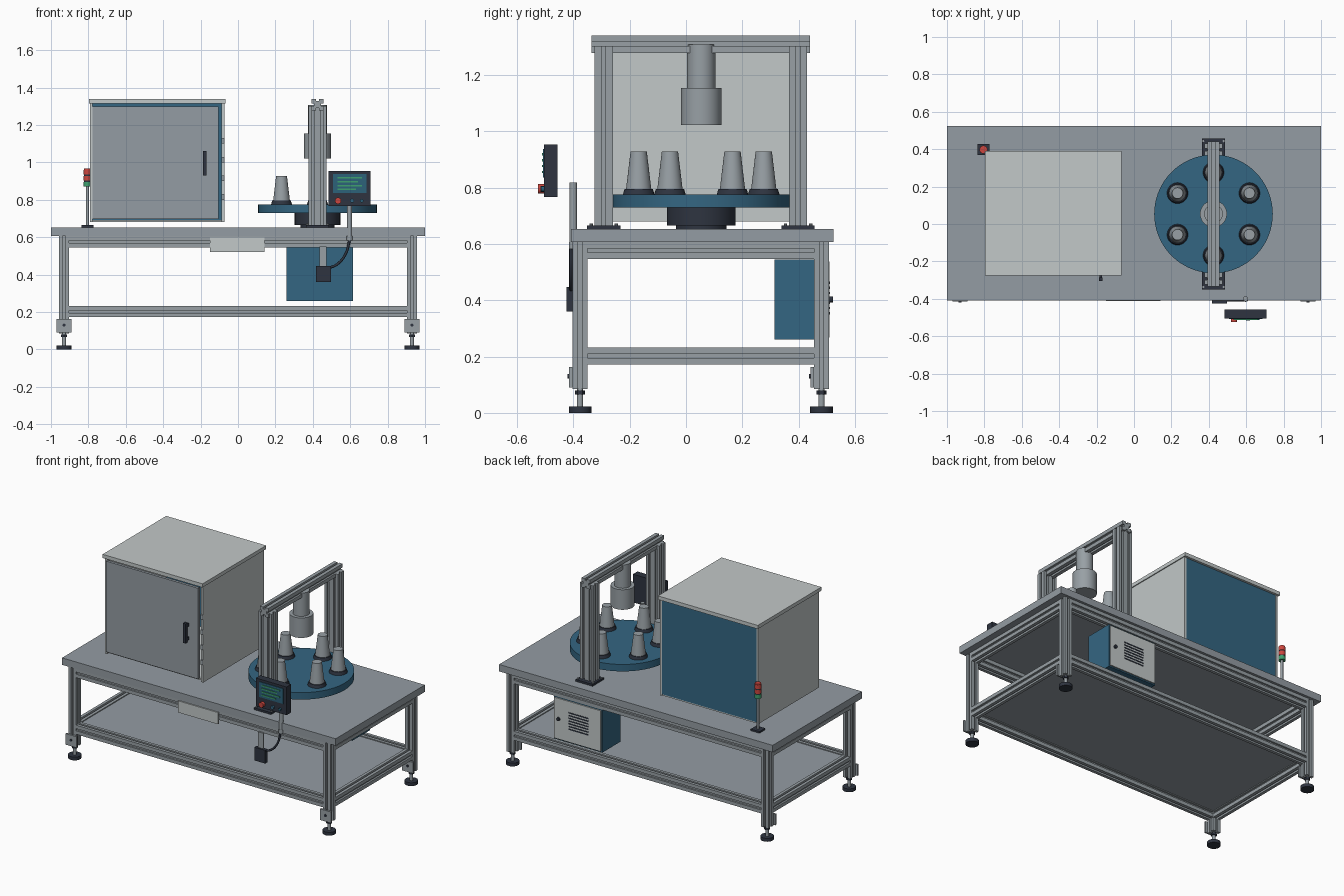
import bpy, bmesh, math
from mathutils import Matrix, Vector

if "Cube" in bpy.data.objects:
    bpy.data.objects.remove(bpy.data.objects["Cube"])


def material(name, r, g, b):
    m = bpy.data.materials.new(name)
    lin = [((c / 255 + 0.055) / 1.055) ** 2.4 for c in (r, g, b)]
    m.diffuse_color = (*lin, 1)
    m.use_nodes = True
    m.node_tree.nodes["Principled BSDF"].inputs["Base Color"].default_value = m.diffuse_color
    return m


STEEL = material("steel grey", 148, 156, 163)
ALU = material("aluminium", 152, 160, 165)
LIGHT = material("light grey", 194, 200, 200)
BLUE = material("blue", 52, 102, 130)
DARK = material("dark grey", 46, 52, 64)
RED = material("red", 205, 70, 62)
GREEN = material("green", 62, 160, 110)
SCREEN = material("screen blue", 44, 98, 122)

# Local z of a part is turned to the named axis
AXES = {
    'x': Matrix(((0, 0, 1), (1, 0, 0), (0, 1, 0))).to_4x4(),
    'y': Matrix(((0, 1, 0), (0, 0, 1), (1, 0, 0))).to_4x4(),
    'z': Matrix.Identity(4),
}


def finish(name, bm, mat, smooth=False):
    bmesh.ops.recalc_face_normals(bm, faces=bm.faces)
    me = bpy.data.meshes.new(name)
    bm.to_mesh(me)
    bm.free()
    me.materials.append(mat)
    ob = bpy.data.objects.new(name, me)
    bpy.context.collection.objects.link(ob)
    if smooth:
        bpy.ops.object.select_all(action='DESELECT')
        ob.select_set(True)
        bpy.context.view_layer.objects.active = ob
        bpy.ops.object.shade_smooth_by_angle(angle=math.radians(35))
    return ob


def box(name, x, y, z, mat):
    """Box from (min, max) pairs."""
    bm = bmesh.new()
    size = [b - a for a, b in (x, y, z)]
    mid = [(a + b) / 2 for a, b in (x, y, z)]
    bmesh.ops.create_cube(bm, size=1, matrix=Matrix.Translation(mid) @ Matrix.Diagonal((*size, 1)))
    return finish(name, bm, mat)


def cyl(name, base, r1, length, mat, r2=None, axis='z', n=40):
    """Cylinder or cone standing on its base point along an axis."""
    bm = bmesh.new()
    m = Matrix.Translation(base) @ AXES[axis] @ Matrix.Translation((0, 0, length / 2))
    bmesh.ops.create_cone(bm, cap_ends=True, segments=n, radius1=r1,
                          radius2=r1 if r2 is None else r2, depth=length, matrix=m)
    return finish(name, bm, mat, True)


def slotted(name, base, w, h, length, axis, nw=1, nh=1):
    """Extrusion bar with nw / nh grooves on its sides."""
    s, d = 0.007, 0.012
    pts = []
    for k in range(4):
        side, other, count = (w, h, nw) if k % 2 == 0 else (h, w, nh)
        rot = Matrix.Rotation(k * math.pi / 2, 3, 'Z')
        line = [(-side / 2, -other / 2)]
        for i in range(count):
            c = -side / 2 + side * (i + 0.5) / count
            line += [(c - s, -other / 2), (c - s, d - other / 2),
                     (c + s, d - other / 2), (c + s, -other / 2)]
        pts += [rot @ Vector((a, b, 0)) for a, b in line]
    bm = bmesh.new()
    face = bm.faces.new([bm.verts.new(p) for p in pts])
    ext = bmesh.ops.extrude_face_region(bm, geom=[face])
    top = [v for v in ext['geom'] if isinstance(v, bmesh.types.BMVert)]
    bmesh.ops.translate(bm, verts=top, vec=(0, 0, length))
    bmesh.ops.transform(bm, matrix=Matrix.Translation(base) @ AXES[axis], verts=bm.verts)
    return finish(name, bm, ALU)


# Table top, shelf and frame
LX, LY, B = 0.93, (-0.376, 0.481), 0.054
box("table_top", (-1, 1), (-0.409, 0.523), (0.607, 0.653), STEEL)
box("lower_shelf", (-0.92, 0.92), (-0.365, 0.47), (0.214, 0.226), STEEL)
for y in LY:
    for x in (-LX, LX):
        slotted("leg", (x, y, 0.085), B, B, 0.522, 'z')
        # Levelling foot with bracket
        cyl("foot_pad", (x, y, 0), 0.04, 0.022, DARK)
        cyl("foot_stem", (x, y, 0.02), 0.011, 0.07, ALU, n=20)
        cyl("foot_nut", (x, y, 0.066), 0.018, 0.014, DARK, n=6)
        f = y - B / 2
        box("foot_bracket", (x - 0.04, x + 0.04), (f - 0.012, f), (0.09, 0.163), ALU)
        cyl("bracket_bolt", (x, f - 0.017, 0.13), 0.008, 0.006, DARK, axis='y', n=12)
    for z in (0.576, 0.202):
        slotted("long_rail", (-LX + B / 2, y, z), B, 0.06, 2 * LX - B, 'x')
for x in (-LX, LX):
    for z in (0.576, 0.202):
        slotted("side_rail", (x, LY[0] + B / 2, z), 0.06, B, LY[1] - LY[0] - B, 'y')
box("front_plate", (-0.15, 0.142), (-0.411, -0.402), (0.52, 0.597), LIGHT)

# Hollow cabinet with door
box("cabinet_left_side", (-0.79, -0.777), (-0.26, 0.375), (0.68, 1.316), LIGHT)
box("cabinet_right_side", (-0.088, -0.073), (-0.26, 0.375), (0.68, 1.316), LIGHT)
box("cabinet_back", (-0.777, -0.088), (0.362, 0.374), (0.69, 1.316), BLUE)
box("cabinet_floor", (-0.777, -0.088), (-0.24, 0.37), (0.68, 0.692), LIGHT)
box("cabinet_lid", (-0.797, -0.067), (-0.275, 0.389), (1.316, 1.34), LIGHT)
box("cabinet_door", (-0.777, -0.104), (-0.268, -0.25), (0.698, 1.298), STEEL)
box("door_handle", (-0.188, -0.168), (-0.306, -0.285), (0.93, 1.06), DARK)
for z in (0.94, 1.03):
    box("handle_mount", (-0.185, -0.171), (-0.287, -0.266), (z, z + 0.02), DARK)
for z in (0.80, 0.90, 1.0, 1.1):
    cyl("door_hinge", (-0.08, -0.264, z), 0.008, 0.03, ALU, n=12)

# Signal lamp
SX, SY = -0.805, 0.398
box("lamp_base", (SX - 0.032, SX + 0.032), (SY - 0.03, SY + 0.03), (0.653, 0.664), DARK)
cyl("lamp_pole", (SX, SY, 0.66), 0.008, 0.21, ALU, n=16)
for z, m in ((0.87, GREEN), (0.902, RED), (0.934, RED)):
    cyl("lamp_segment", (SX, SY, z), 0.021, 0.026, m, n=24)
    cyl("lamp_spacer", (SX, SY, z + 0.026), 0.019, 0.006, DARK if z < 0.93 else m, n=24)

# Rotary table with tapered cups
CX, CY = 0.425, 0.054
cyl("turntable_base", (CX, CY, 0.653), 0.09, 0.014, DARK)
cyl("turntable_motor", (CX, CY, 0.665), 0.122, 0.065, DARK)
cyl("turntable_disc", (CX, CY, 0.729), 0.317, 0.046, BLUE, n=72)
for k in range(6):
    a = math.radians(30 + 60 * k)
    x, y = CX + 0.222 * math.cos(a), CY + 0.222 * math.sin(a)
    cyl("cup_base", (x, y, 0.775), 0.056, 0.02, DARK, r2=0.05)
    cyl("cup", (x, y, 0.793), 0.045, 0.134, ALU, r2=0.029)

# Gantry with spindle
for y in (-0.292, 0.398):
    box("gantry_foot", (CX - 0.062, CX + 0.062), (y - 0.059, y + 0.059), (0.653, 0.666), DARK)
    slotted("gantry_post", (CX, y, 0.66), 0.096, 0.064, 0.642, 'z', nw=2)
    for sx in (-0.055, 0.055):
        for sy in (-0.045, 0.045):
            cyl("foot_bolt", (CX + sx, y + sy, 0.664), 0.006, 0.008, ALU, n=10)
slotted("gantry_beam", (CX, -0.335, 1.309), 0.062, 0.062, 0.775, 'y')
cyl("spindle_neck", (CX, CY, 1.15), 0.05, 0.158, ALU)
cyl("spindle_head", (CX, CY, 1.022), 0.072, 0.132, ALU)

# Control panel
box("panel_case", (0.483, 0.708), (-0.504, -0.457), (0.767, 0.953), DARK)
box("panel_screen", (0.508, 0.686), (-0.508, -0.503), (0.836, 0.937), SCREEN)
for i, w in enumerate((0.13, 0.11, 0.13, 0.10)):
    z = 0.918 - i * 0.021
    box("screen_line", (0.532, 0.532 + w), (-0.512, -0.507), (z - 0.004, z + 0.004), GREEN)
cyl("stop_button", (0.535, -0.525, 0.795), 0.017, 0.022, RED, axis='y', n=24)
cyl("blue_button", (0.61, -0.517, 0.795), 0.011, 0.014, BLUE, axis='y', n=20)
cyl("green_button", (0.662, -0.514, 0.795), 0.009, 0.011, SCREEN, axis='y', n=20)
cyl("panel_pole", (0.597, -0.4, 0.605), 0.0135, 0.212, ALU, n=24)
cyl("pole_collar", (0.597, -0.4, 0.582), 0.016, 0.024, ALU, n=24)

# Cable and plug
curve = bpy.data.curves.new("cable", 'CURVE')
curve.dimensions = '3D'
curve.bevel_depth = 0.007
curve.bevel_resolution = 2
sp = curve.splines.new('BEZIER')
path = ((0.597, 0.585), (0.575, 0.51), (0.53, 0.455), (0.485, 0.435))
sp.bezier_points.add(len(path) - 1)
for p, (x, z) in zip(sp.bezier_points, path):
    p.co = (x, -0.408, z)
    p.handle_left_type = p.handle_right_type = 'AUTO'
curve.materials.append(DARK)
bpy.context.collection.objects.link(bpy.data.objects.new("cable", curve))
box("plug_box", (0.416, 0.496), (-0.424, -0.4), (0.36, 0.447), DARK)
box("plug_holder", (0.437, 0.474), (-0.413, -0.403), (0.445, 0.55), ALU)

# Electrical box with vented rear door
box("electric_box", (0.26, 0.615), (0.314, 0.502), (0.26, 0.545), BLUE)
box("electric_door", (0.268, 0.607), (0.502, 0.51), (0.268, 0.537), LIGHT)
for i in range(7):
    z = 0.35 + i * 0.018
    box("vent_slot", (0.355, 0.50), (0.509, 0.512), (z, z + 0.008), DARK)
cyl("door_lock", (0.573, 0.508, 0.403), 0.011, 0.013, DARK, axis='y', n=20)
